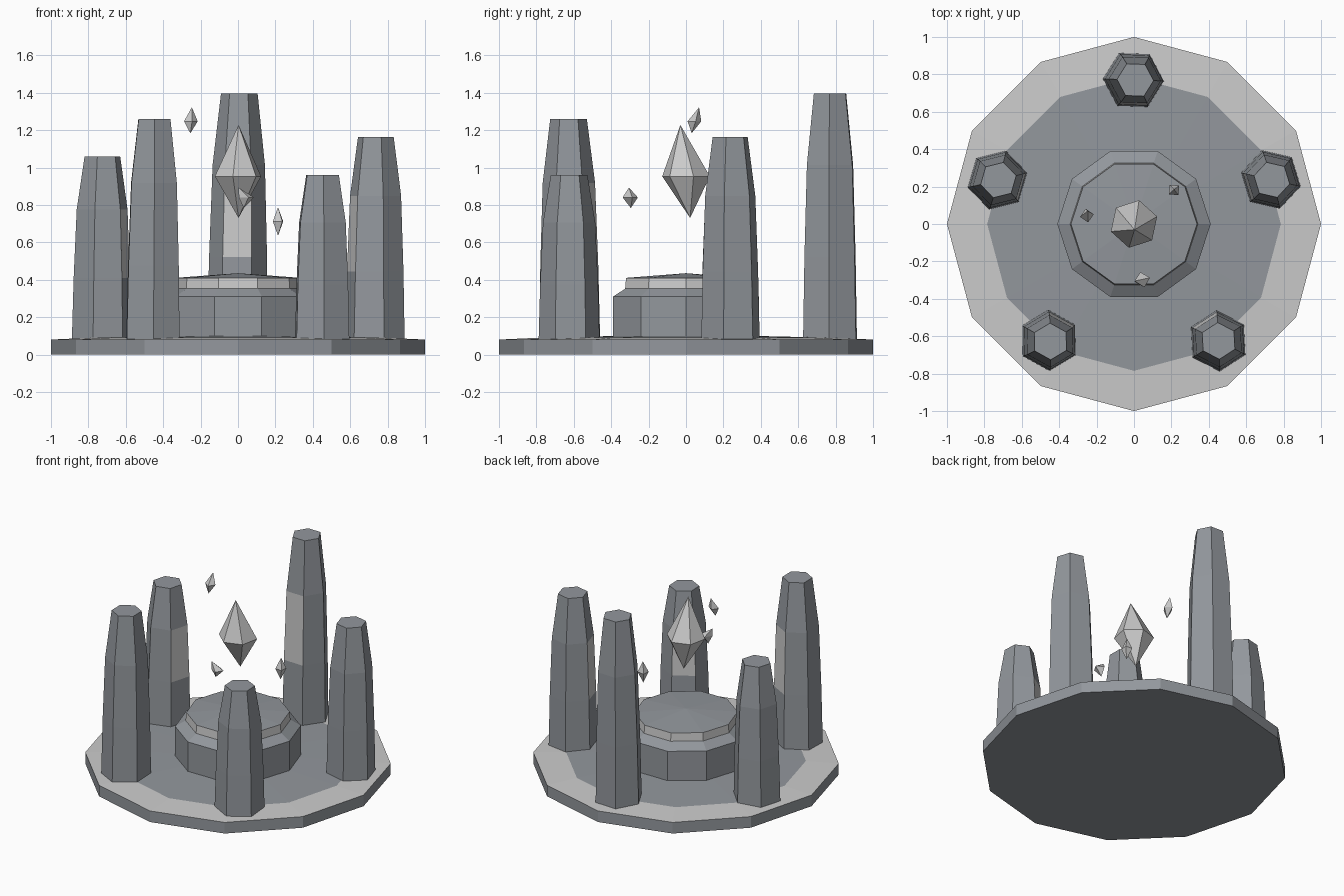
import bpy, bmesh
from math import sin, cos, radians, atan2, degrees

if "Cube" in bpy.data.objects:
    bpy.data.objects.remove(bpy.data.objects["Cube"])


def material(name, color):
    m = bpy.data.materials.new(name)
    m.diffuse_color = (*color, 1)
    m.use_nodes = True
    m.node_tree.nodes["Principled BSDF"].inputs["Base Color"].default_value = m.diffuse_color
    return m


slate = material("slate", (0.29, 0.31, 0.335))
pale = material("pale_stone", (0.8, 0.8, 0.8))


def loft(name, rings, sides, phase=0, mats=(), is_pale=lambda band, side: False):
    """Skin a stack of (x, y, z, radius) polygons; radius 0 makes a point."""
    bm = bmesh.new()
    loops = []
    for x, y, z, r in rings:
        if r == 0:
            loops.append([bm.verts.new((x, y, z))] * sides)
        else:
            angles = [radians(phase + 360 * i / sides) for i in range(sides)]
            loops.append([bm.verts.new((x + r * cos(a), y + r * sin(a), z)) for a in angles])
    for b, (lo, hi) in enumerate(zip(loops, loops[1:])):
        for i in range(sides):
            j = (i + 1) % sides
            corners = list(dict.fromkeys((lo[i], lo[j], hi[j], hi[i])))
            face = bm.faces.new(corners)
            if mats and is_pale(b, i):
                face.material_index = 1
    if rings[0][3]:
        bm.faces.new(loops[0][::-1])
    if rings[-1][3]:
        bm.faces.new(loops[-1])
    bmesh.ops.recalc_face_normals(bm, faces=bm.faces)
    me = bpy.data.meshes.new(name)
    bm.to_mesh(me)
    bm.free()
    for m in mats:
        me.materials.append(m)
    ob = bpy.data.objects.new(name, me)
    bpy.context.collection.objects.link(ob)
    return ob


stone = (slate, pale)

# Round floor slab with a pale rim and gently raised middle
loft("floor_slab", [(0, 0, 0, 1), (0, 0, 0.08, 1), (0, 0, 0.09, 0.785), (0, 0, 0.108, 0)],
     12, 0, stone, lambda b, i: b == 1)

# Ten-sided altar with a pale band below its top
loft("altar", [(0, 0, 0.09, 0.41), (0, 0, 0.31, 0.41), (0, 0, 0.352, 0.342),
               (0, 0, 0.41, 0.337), (0, 0, 0.435, 0)],
     10, 0, stone, lambda b, i: b == 2)

# Standing stones: name, base centre, top centre, height, twist
pillars = [
    ("back_pillar", (-0.003, 0.77), (0.007, 0.77), 1.395, -2),
    ("left_pillar", (-0.73, 0.235), (-0.725, 0.235), 1.06, 14),
    ("front_left_pillar", (-0.455, -0.622), (-0.447, -0.628), 1.26, 31),
    ("front_right_pillar", (0.45, -0.625), (0.452, -0.625), 0.96, 33),
    ("right_pillar", (0.732, 0.238), (0.737, 0.236), 1.163, -13),
]
for name, base, top, height, twist in pillars:
    rings = []
    for t, r in ((0, 0.163), (0.335, 0.155), (0.71, 0.14), (1, 0.098)):
        rings.append((base[0] + (top[0] - base[0]) * t, base[1] + (top[1] - base[1]) * t,
                      0.08 + (height - 0.08) * t, r))
    # The pale panel is on the side facing the altar
    inward = degrees(atan2(-base[1], -base[0]))
    panel = round((inward - twist - 30) / 60) % 6
    loft(name, rings, 6, twist, stone, lambda b, i: b == 1 and i == panel)


# Floating crystals: bottom tip, waist centre, top tip
def crystal(name, bottom, waist, top, r, sides, phase):
    loft(name, [(*bottom, 0), (*waist, r), (*top, 0)], sides, phase)


crystal("main_crystal", (0.003, 0.022, 0.73), (0, 0, 0.953), (0.003, -0.03, 1.228), 0.13, 6, 18)
crystal("upper_shard", (-0.255, 0.03, 1.183), (-0.252, 0.045, 1.247), (-0.247, 0.07, 1.322), 0.037, 4, 10)
crystal("front_shard", (0.03, -0.295, 0.783), (0.045, -0.298, 0.84), (0.003, -0.305, 0.893), 0.042, 4, 15)
crystal("right_shard", (0.214, 0.18, 0.635), (0.214, 0.182, 0.712), (0.214, 0.185, 0.788), 0.036, 4, 40)
